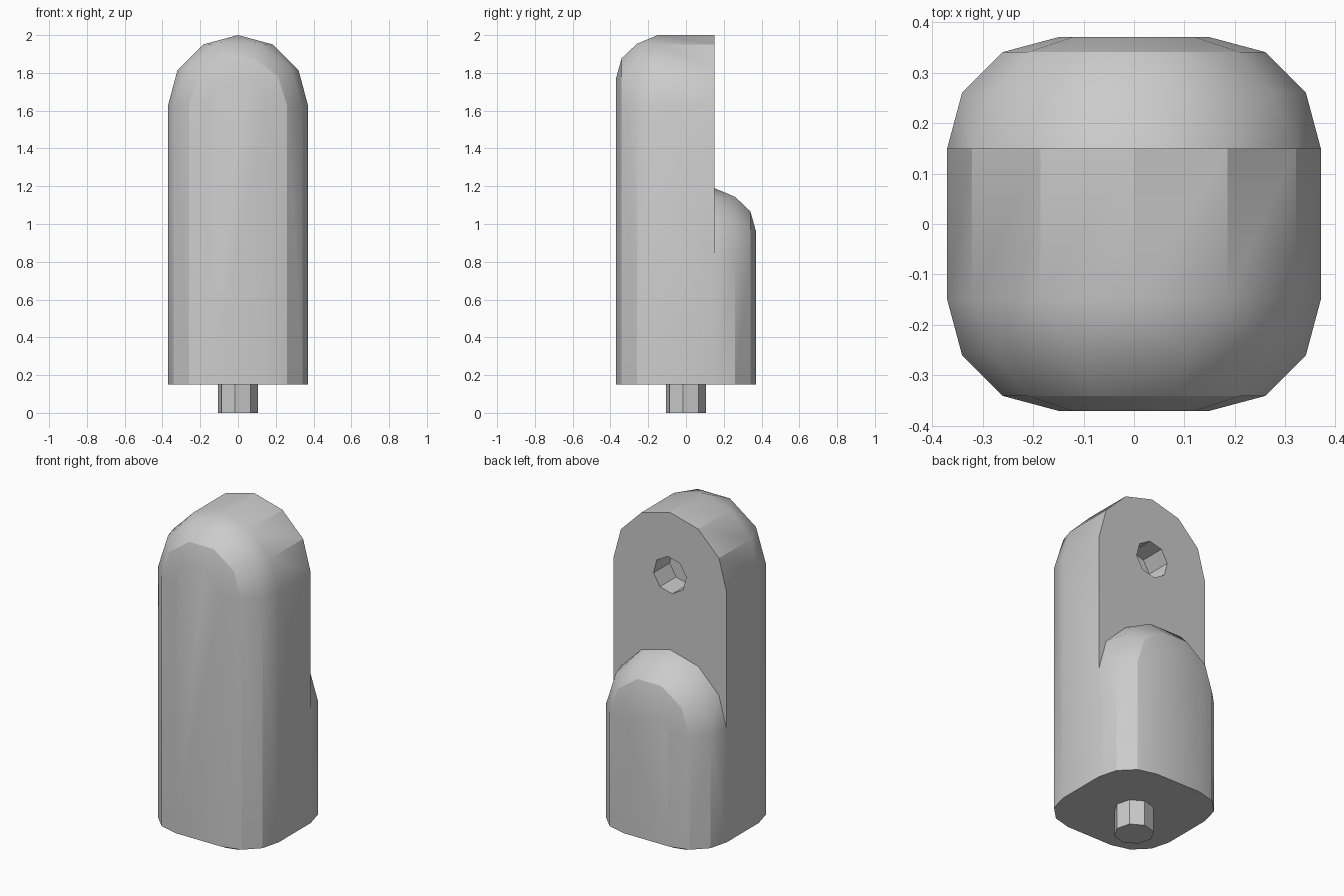
import bpy
import bmesh
from math import sin, cos, pi, radians

if "Cube" in bpy.data.objects:
    bpy.data.objects.remove(bpy.data.objects["Cube"], do_unlink=True)

HALF = 0.37       # half width of the body
FILLET = 0.22     # rounding of the outer edges
FLAT = HALF - FILLET
BASE = 0.15       # underside of the body
TALL, LOW = 1.63, 0.82   # centres of the two rounded tops
PEG = 0.108

grey = bpy.data.materials.new("light_grey")
grey.use_nodes = True
colour = (0.6, 0.6, 0.6, 1)
grey.diffuse_color = colour
grey.node_tree.nodes["Principled BSDF"].inputs["Base Color"].default_value = colour


def finish(bm, name):
    bmesh.ops.recalc_face_normals(bm, faces=bm.faces)
    mesh = bpy.data.meshes.new(name)
    bm.to_mesh(mesh)
    bm.free()
    obj = bpy.data.objects.new(name, mesh)
    bpy.context.collection.objects.link(obj)
    mesh.materials.append(grey)
    bpy.ops.object.select_all(action='DESELECT')
    obj.select_set(True)
    bpy.context.view_layer.objects.active = obj
    bpy.ops.object.shade_smooth_by_angle(angle=radians(29))
    return obj


def arch(bm, y, r, steps, zc):
    """Arch-shaped row of vertices: two feet and a half circle."""
    pts = [(r, BASE)]
    pts += [(r * cos(pi * i / steps), zc + r * sin(pi * i / steps)) for i in range(steps + 1)]
    pts.append((-r, BASE))
    return [bm.verts.new((x, y, z)) for x, z in pts]


def loft(bm, a, b):
    """Join two arches; arches of unequal count are zipped with triangles."""
    if len(a) == len(b):
        for i in range(len(a) - 1):
            bm.faces.new((a[i], a[i + 1], b[i + 1], b[i]))
        return
    bm.faces.new((a[0], a[1], b[1], b[0]))
    bm.faces.new((a[-1], a[-2], b[-2], b[-1]))
    for i in range(1, len(a) - 2):
        bm.faces.new((a[i], a[i + 1], b[i]))
        if i < len(b) - 2:
            bm.faces.new((a[i + 1], b[i + 1], b[i]))


def rounded_end(bm, first, side, zc):
    """Filleted end of a lobe, closed by a flat arch."""
    prev = first
    for k in (1, 2, 3):
        a = pi / 6 * k
        nxt = arch(bm, side * (FLAT + FILLET * sin(a)), FLAT + FILLET * cos(a), 5, zc)
        loft(bm, prev, nxt)
        prev = nxt
    bm.faces.new(prev)


# Body: tall front lobe and low back lobe
bm = bmesh.new()
seam = arch(bm, FLAT, HALF, 6, TALL)
front = arch(bm, -FLAT, HALF, 6, TALL)
loft(bm, seam, front)
rounded_end(bm, front, -1, TALL)
rounded_end(bm, arch(bm, FLAT, HALF, 6, LOW), 1, LOW)

# Weld the lobes along their shared side edges
for foot, top in ((seam[0], seam[1]), (seam[-1], seam[-2])):
    edge = bm.edges.get((foot, top))
    bmesh.utils.edge_split(edge, foot, (LOW - BASE) / (TALL - BASE))
bmesh.ops.remove_doubles(bm, verts=bm.verts, dist=0.0005)

# Underside
rim = [e for e in bm.edges if e.is_boundary and all(v.co.z < BASE + 0.001 for v in e.verts)]
bmesh.ops.edgeloop_fill(bm, edges=rim)

# Flat mating face with a blind socket
outline = [e for e in bm.edges if e.is_boundary]


def ring(y):
    angles = [radians(82 + 45 * i) for i in range(8)]
    return [bm.verts.new((PEG * cos(a), y, TALL + PEG * sin(a))) for a in angles]


mouth, floor = ring(FLAT), ring(FLAT - 0.15)
mouth_edges = [bm.edges.new((mouth[i - 1], mouth[i])) for i in range(8)]
bmesh.ops.triangle_fill(bm, edges=outline + mouth_edges, use_beauty=True, normal=(0, 1, 0))
for i in range(8):
    bm.faces.new((mouth[i - 1], mouth[i], floor[i], floor[i - 1]))
bm.faces.new(floor)
finish(bm, "body")

# Peg below the body
bm = bmesh.new()
bottom, top = [[bm.verts.new((PEG * cos(radians(45 * i - 8)), PEG * sin(radians(45 * i - 8)), z))
                for i in range(8)] for z in (0, BASE)]
for i in range(8):
    bm.faces.new((bottom[i - 1], bottom[i], top[i], top[i - 1]))
bm.faces.new(bottom)
bm.faces.new(top)
finish(bm, "peg")
